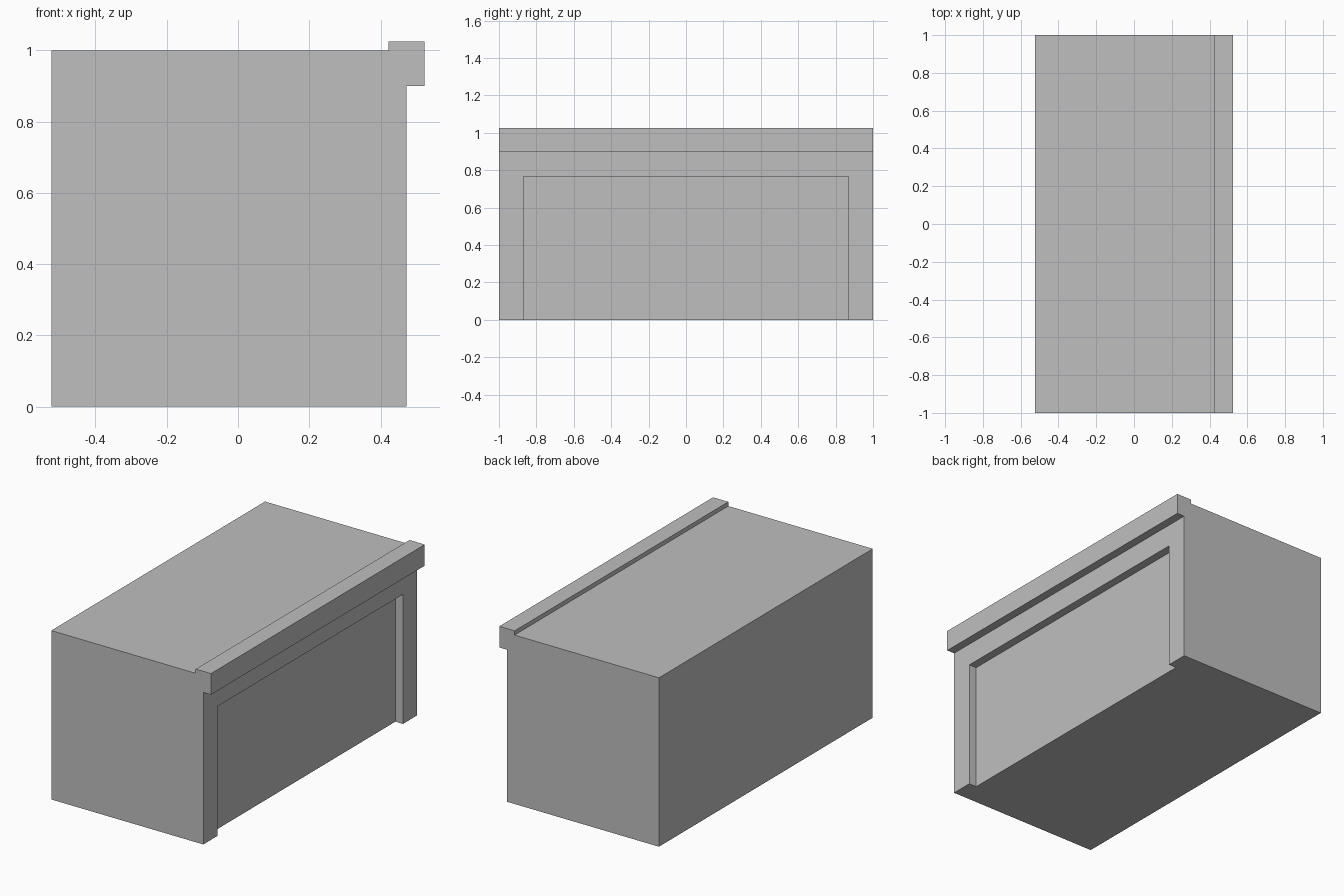
import bpy
import bmesh
from mathutils import Vector

default = bpy.data.objects.get("Cube")
if default:
    bpy.data.objects.remove(default, do_unlink=True)

# Single grey material
grey = bpy.data.materials.new("plain_grey")
grey.use_nodes = True
color = (0.52, 0.52, 0.52, 1)
grey.diffuse_color = color
grey.node_tree.nodes["Principled BSDF"].inputs["Base Color"].default_value = color

BACK, FACE, HALF_LENGTH, HEIGHT = -0.523, 0.473, 1.0, 1.0
LIP, LEDGE = 0.05, 0.9


def extrude_profile(name, points, half_length):
    """Extrude an x-z outline along y, centred on y = 0."""
    bm = bmesh.new()
    outline = bm.faces.new([bm.verts.new((x, -half_length, z)) for x, z in points])
    result = bmesh.ops.extrude_face_region(bm, geom=[outline])
    moved = [v for v in result["geom"] if isinstance(v, bmesh.types.BMVert)]
    bmesh.ops.translate(bm, verts=moved, vec=Vector((0, 2 * half_length, 0)))
    bmesh.ops.recalc_face_normals(bm, faces=bm.faces)
    mesh = bpy.data.meshes.new(name)
    bm.to_mesh(mesh)
    bm.free()
    mesh.materials.append(grey)
    obj = bpy.data.objects.new(name, mesh)
    bpy.context.scene.collection.objects.link(obj)
    return obj


def rectangle(x0, x1, z0, z1):
    return [(x0, z0), (x1, z0), (x1, z1), (x0, z1)]


# Main block
body = extrude_profile("body", rectangle(BACK, FACE, 0, HEIGHT), HALF_LENGTH)

# Shallow doorway recess, open at the ground
cutter = extrude_profile("recess_cutter", rectangle(FACE - LIP, FACE + LIP, -0.1, 0.767), 0.868)
cutter.hide_render = True
cutter.hide_viewport = True
cut = body.modifiers.new("doorway_recess", "BOOLEAN")
cut.operation = "DIFFERENCE"
cut.solver = "EXACT"
cut.object = cutter

# Cornice wrapped over the top edge of the facade
extrude_profile("cornice", [
    (FACE - LIP, HEIGHT), (FACE, HEIGHT), (FACE, LEDGE),
    (FACE + LIP, LEDGE), (FACE + LIP, 1.025), (FACE - LIP, 1.025),
], HALF_LENGTH)
